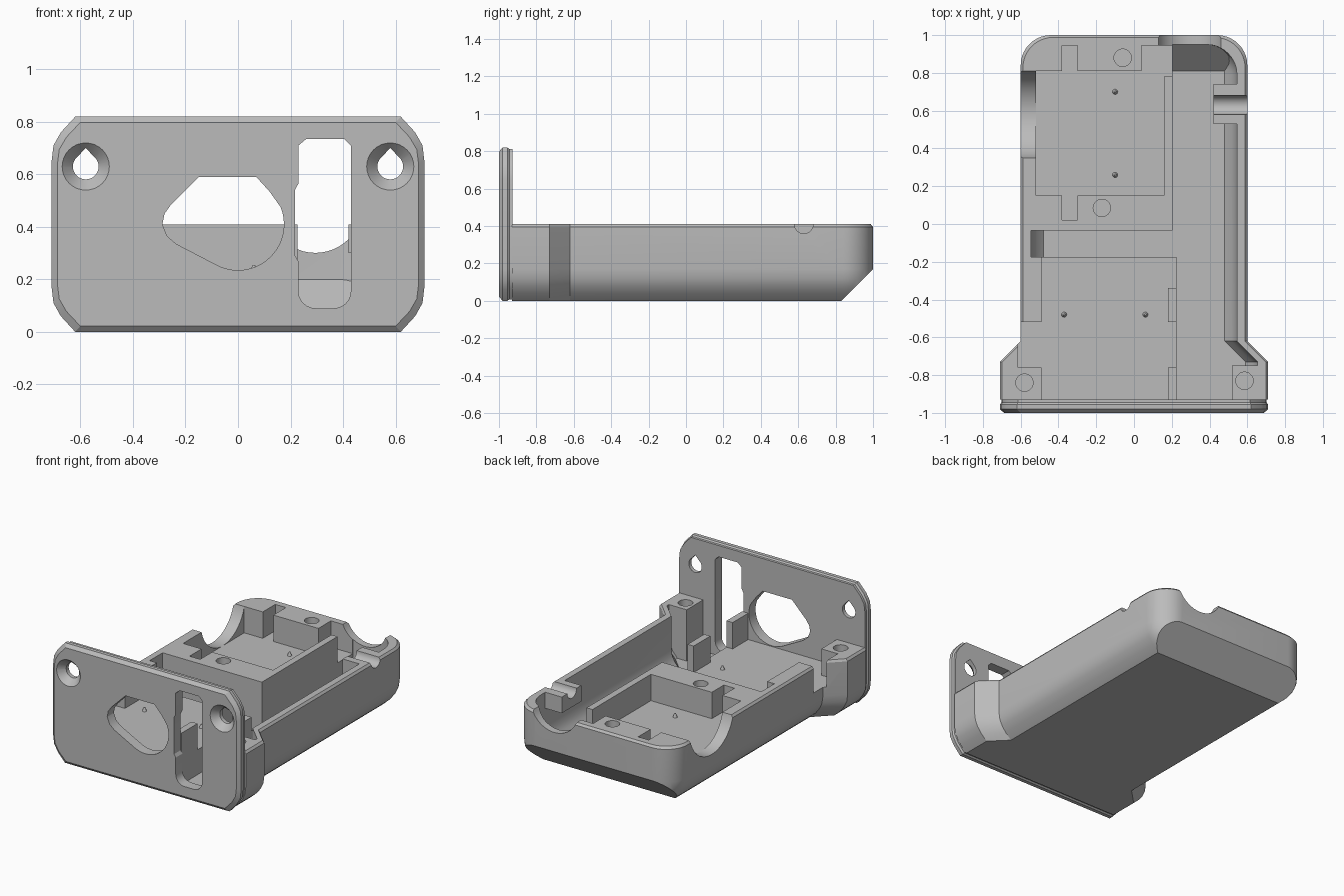
import bpy, bmesh, math
from mathutils import Vector

cube = bpy.data.objects.get("Cube")
if cube:
    bpy.data.objects.remove(cube)

grey = bpy.data.materials.new("plain_grey")
grey.use_nodes = True
grey.diffuse_color = (0.5, 0.5, 0.5, 1)
grey.node_tree.nodes["Principled BSDF"].inputs["Base Color"].default_value = (0.5, 0.5, 0.5, 1)


def loft(name, rings, plane=None):
    """Skin closed rings with capped ends; optionally slice off one side of a plane."""
    bm = bmesh.new()
    loops = [[bm.verts.new(p) for p in r] for r in rings]
    n = len(loops[0])
    for a, b in zip(loops, loops[1:]):
        for i in range(n):
            j = (i + 1) % n
            bm.faces.new((a[i], a[j], b[j], b[i]))
    bm.faces.new(loops[0])
    bm.faces.new(loops[-1])
    if plane:
        geom = bm.verts[:] + bm.edges[:] + bm.faces[:]
        res = bmesh.ops.bisect_plane(bm, geom=geom, plane_co=plane[0], plane_no=plane[1], clear_outer=True)
        edges = [e for e in res["geom_cut"] if isinstance(e, bmesh.types.BMEdge)]
        bmesh.ops.edgeloop_fill(bm, edges=edges)
    bmesh.ops.recalc_face_normals(bm, faces=bm.faces[:])
    me = bpy.data.meshes.new(name)
    bm.to_mesh(me)
    bm.free()
    me.materials.append(grey)
    ob = bpy.data.objects.new(name, me)
    bpy.context.collection.objects.link(ob)
    return ob


def box(x0, x1, y0, y1, z0, z1):
    ring = [(x0, y0), (x1, y0), (x1, y1), (x0, y1)]
    return loft("block", [[(x, y, z) for x, y in ring] for z in (z0, z1)])


def cyl(axis, centre, r0, r1, t0, t1, n=32):
    """Cylinder or cone along an axis from t0 to t1."""
    rings = []
    for r, t in ((r0, t0), (r1, t1)):
        ring = []
        for i in range(n):
            a = math.tau * i / n
            p = [centre[0] + r * math.cos(a), centre[1] + r * math.sin(a)]
            p.insert("xyz".index(axis), t)
            ring.append(p)
        rings.append(ring)
    return loft("round", rings)


def xz_prism(pts, y0, y1):
    return loft("prism", [[(x, y, z) for x, z in pts] for y in (y0, y1)])


def cut(ob, cutters, op="DIFFERENCE"):
    bpy.context.view_layer.objects.active = ob
    for c in cutters:
        m = ob.modifiers.new("cut", "BOOLEAN")
        m.operation, m.object, m.solver = op, c, "EXACT"
        bpy.ops.object.modifier_apply(modifier=m.name)
        bpy.data.objects.remove(c)


def finish(ob):
    bpy.ops.object.select_all(action="DESELECT")
    ob.select_set(True)
    bpy.context.view_layer.objects.active = ob
    bpy.ops.object.shade_smooth_by_angle(angle=math.radians(28))


def arc(cx, cy, r, a0, a1, n):
    return [(cx + r * math.cos(math.radians(a0 + (a1 - a0) * i / n)),
             cy + r * math.sin(math.radians(a0 + (a1 - a0) * i / n))) for i in range(n + 1)]


def plan(inset, rear, z, front=-0.93):
    """Tray outline at one height: flared front, rounded rear corners."""
    w, r = 0.6 - inset, 0.16
    half = [(w + 0.11, front), (w + 0.11, -0.73), (w, -0.62)] + arc(w - r, rear - r, r, 0, 90, 10)
    return [(x, y, z) for x, y in half + [(-x, y) for x, y in reversed(half)]]


# Tray outer shell
levels = [(0, 0.1), (0.04, 0.055), (0.08, 0.025), (0.12, 0.007), (0.17, 0), (0.395, 0)]
tray = loft("tray", [plan(i, 1, z) for z, i in levels] + [plan(0.012, 0.988, 0.41)],
            ((0, 0.83, 0), Vector((0, 1, -1))))

# Inner cavity, reduced by the blocks that stay solid
inner = [(0.06, 0.12), (0.1, 0.085), (0.14, 0.063), (0.2, 0.055), (0.6, 0.055)]
cavity = loft("cavity", [plan(i, 0.95, z, -0.96) for z, i in inner],
              ((0, 0.75, 0), Vector((0, 1, -1))))
cut(cavity, [
    box(-1, 0.205, -0.035, 1.2, -1, 1),        # rear deck
    box(-1, 0.225, -1.2, -0.175, -1, 0.23),    # front floor
    box(-1, -0.49, -0.52, -0.175, -1, 1),      # side ledge
    box(-1, -0.615, -0.77, -0.51, -1, 1),      # flare wall
    box(-1, -0.49, -1.2, -0.76, -1, 1),        # screw bosses
    box(0.52, 1, -1.2, -0.75, -1, 1),
    box(0.18, 0.226, -0.52, -0.34, -1, 0.41),  # upright tabs
    box(0.18, 0.226, -1.2, -0.76, -1, 0.41),
    box(0.42, 1, 0.53, 0.74, 0.3, 1),          # cable saddle
])
cut(tray, [cavity])

# Pockets, openings and holes
cut(tray, [
    box(-0.52, 0.16, 0.15, 0.81, 0.23, 1),
    box(-0.38, -0.3, 0.02, 0.945, 0.23, 1),
    box(0.04, 0.215, 0.78, 0.945, 0.23, 1),
    box(-0.615, -0.485, -0.76, -0.52, 0.23, 1),
    cyl("y", (0.295, 0.48), 0.179, 0.179, 0.93, 1.1, 48),
    cyl("x", (0.58, 0.467), 0.237, 0.237, -0.8, -0.515, 48),
    cyl("x", (0.63, 0.41), 0.05, 0.05, 0.3, 0.8),
] + [cyl("z", c, 0.046, 0.046, 0.27, 0.6)
     for c in ((-0.58, -0.84), (0.585, -0.83), (-0.17, 0.085), (-0.06, 0.88))])
finish(tray)

# Locating pins
for k, c in enumerate([(-0.1, 0.7), (-0.1, 0.26), (-0.37, -0.48), (0.06, -0.48)]):
    pin = cyl("z", c, 0.016, 0.005, 0.225, 0.255, 12)
    pin.name = f"locating_pin_{k + 1}"
    finish(pin)

# Front plate with chamfered rim
quarter = [(0.71, 0.24), (0.703, 0.3), (0.675, 0.35), (0.62, 0.41)]
half = [(x, -z) for x, z in reversed(quarter)] + quarter
outline = half + [(-x, z) for x, z in reversed(half)]
rings = []
for y, i in ((-1, 0.022), (-0.98, 0), (-0.955, 0), (-0.945, 0.008), (-0.928, 0.008)):
    rings.append([(x * (1 - i / 0.71), y, 0.41 + z * (1 - i / 0.41)) for x, z in outline])
plate = loft("front_plate", rings)

# Large rounded hole and tall window
big = [(-0.15, 0.59), (0.07, 0.59), (0.12, 0.535)] + arc(0, 0.41, 0.175, 22, -115, 20)
big += [(-0.235, 0.335), (-0.27, 0.365), (-0.288, 0.41), (-0.28, 0.45), (-0.255, 0.485)]
window = [(0.23, 0.71), (0.26, 0.735), (0.405, 0.735), (0.43, 0.71)]
window += arc(0.365, 0.155, 0.065, 0, -90, 6) + arc(0.295, 0.155, 0.065, -90, -180, 6)
window += [(0.23, 0.27), (0.217, 0.29), (0.217, 0.54), (0.23, 0.565)]
cutters = [xz_prism(big, -1.1, -0.8), xz_prism(window, -1.1, -0.8)]

# Teardrop screw holes with countersinks
for sx in (-0.58, 0.58):
    drop = arc(sx, 0.63, 0.049, 140, 400, 24) + [(sx, 0.7)]
    cutters += [xz_prism(drop, -1.1, -0.8),
                cyl("y", (sx, 0.63), 0.099, 0.049, -1.01, -0.955)]
cut(plate, cutters)
finish(plate)
